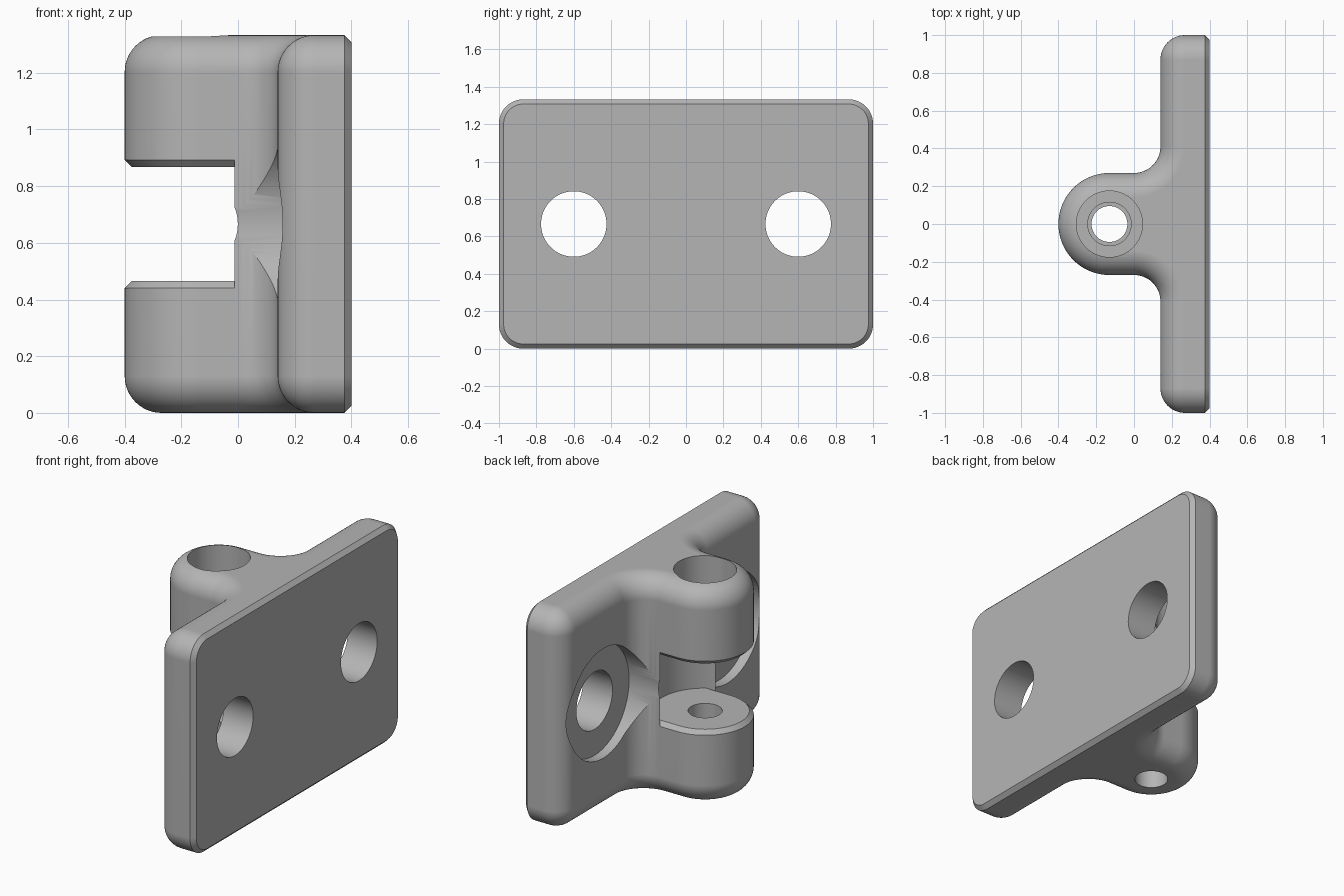
import bpy, bmesh
from math import sin, cos, pi, radians
from mathutils import Matrix

if "Cube" in bpy.data.objects:
    bpy.data.objects.remove(bpy.data.objects["Cube"])

H = 1.333          # overall height
MID = H / 2
R = 0.13           # edge rounding
PIN = -0.13        # pin axis in x
KNUCKLE = 0.27     # knuckle radius
BACK = 0.4         # mounting face in x
CHAMFER = 0.025


def arc(cx, cy, r, start, end, n):
    steps = [radians(start + (end - start) * i / n) for i in range(n + 1)]
    return [(cx + r * cos(a), cy + r * sin(a)) for a in steps]


def mirrored(half):
    return half + [(x, -y) for x, y in reversed(half)]


def body_outline(d):
    """Plan of plate, neck and knuckle, moved inward by d."""
    half = [(BACK - CHAMFER, 1 - d)]
    half += arc(0.14 + R, 1 - R, R - d, 90, 180, 12)
    half += arc(0, 0.41, 0.14 + d, 0, -90, 16)
    half += arc(PIN, 0, KNUCKLE - d, 90, 179, 32)
    return mirrored(half)


def knuckle_outline(d):
    half = [(0.3, KNUCKLE - d)] + arc(PIN, 0, KNUCKLE - d, 90, 179, 32)
    return mirrored(half)


def make_object(name, bm):
    bmesh.ops.recalc_face_normals(bm, faces=bm.faces)
    mesh = bpy.data.meshes.new(name)
    bm.to_mesh(mesh)
    bm.free()
    obj = bpy.data.objects.new(name, mesh)
    bpy.context.collection.objects.link(obj)
    return obj


def loft(layers):
    """Skin a stack of (z, outline) rings and cap both ends."""
    bm = bmesh.new()
    rings = [[bm.verts.new((x, y, z)) for x, y in pts] for z, pts in layers]
    for low, high in zip(rings, rings[1:]):
        for i in range(len(low)):
            bm.faces.new((low[i - 1], low[i], high[i], high[i - 1]))
    bm.faces.new(rings[0])
    bm.faces.new(rings[-1])
    bmesh.ops.remove_doubles(bm, verts=bm.verts, dist=0.0001)
    bmesh.ops.recalc_face_normals(bm, faces=bm.faces)
    return bm


def cylinder(name, r, start, end, y=None):
    """Along z on the pin axis, or along x at height MID when y is given."""
    bm = bmesh.new()
    turn = Matrix.Translation((PIN, 0, (start + end) / 2))
    if y is not None:
        turn = Matrix.Translation(((start + end) / 2, y, MID)) @ Matrix.Rotation(pi / 2, 4, 'Y')
    bmesh.ops.create_cone(bm, cap_ends=True, segments=96, radius1=r, radius2=r,
                          depth=end - start, matrix=turn)
    return make_object(name, bm)


def cut(target, cutter):
    """Subtract the cutter, then discard it."""
    cutter.hide_render = True
    mod = target.modifiers.new("cut", 'BOOLEAN')
    mod.operation = 'DIFFERENCE'
    mod.solver = 'EXACT'
    mod.object = cutter
    graph = bpy.context.evaluated_depsgraph_get()
    mesh = bpy.data.meshes.new_from_object(target.evaluated_get(graph))
    target.modifiers.clear()
    target.data = mesh
    bpy.data.objects.remove(cutter)


# Plate and knuckle block with rounded upper and lower rims
angles = [radians(90 * i / 12) for i in range(13)]
lower = [(R - R * cos(a), body_outline(R - R * sin(a))) for a in angles]
upper = [(H - z, pts) for z, pts in reversed(lower)]
bm = loft(lower + upper)

# Chamfered mounting face
flat = [f for f in bm.faces if all(v.co.x > BACK - CHAMFER - 0.001 for v in f.verts)]
face = bmesh.ops.dissolve_faces(bm, faces=flat)["region"][0]
bmesh.ops.inset_region(bm, faces=[face], thickness=CHAMFER, use_even_offset=True)
for v in face.verts:
    v.co.x = BACK
hinge = make_object("hinge_bracket", bm)

# Slot for the mating knuckle, leaving chamfered knuckle faces
slot = cylinder("slot_cutter", 0.295, 0.42, H - 0.42)
low_end = [(0.40, knuckle_outline(-0.04)), (0.465, knuckle_outline(CHAMFER))]
high_end = [(H - z, pts) for z, pts in reversed(low_end)]
for name, layers in (("lower_knuckle_form", low_end), ("upper_knuckle_form", high_end)):
    cut(slot, make_object(name, loft(layers)))
cut(hinge, slot)

# Pin bores: counterbore, upper bore, lower bore
for r, start, end in ((0.175, 1.05, 1.5), (0.115, 0.7, 1.1), (0.095, -0.1, 0.6)):
    cut(hinge, cylinder("pin_bore", r, start, end))

# Screw holes with recessed seats
for y in (-0.6, 0.6):
    cut(hinge, cylinder("screw_seat", 0.335, -0.5, 0.2, y))
    cut(hinge, cylinder("screw_hole", 0.175, -0.45, 0.6, y))

# Material and shading
grey = bpy.data.materials.new("plain_grey")
grey.use_nodes = True
colour = (0.46, 0.46, 0.46, 1)
grey.diffuse_color = colour
grey.node_tree.nodes["Principled BSDF"].inputs["Base Color"].default_value = colour
hinge.data.materials.clear()
hinge.data.materials.append(grey)
for p in hinge.data.polygons:
    p.material_index = 0

bpy.ops.object.select_all(action='DESELECT')
hinge.select_set(True)
bpy.context.view_layer.objects.active = hinge
bpy.ops.object.shade_smooth_by_angle(angle=radians(30))
weighted = hinge.modifiers.new("even_normals", 'WEIGHTED_NORMAL')
weighted.keep_sharp = True
